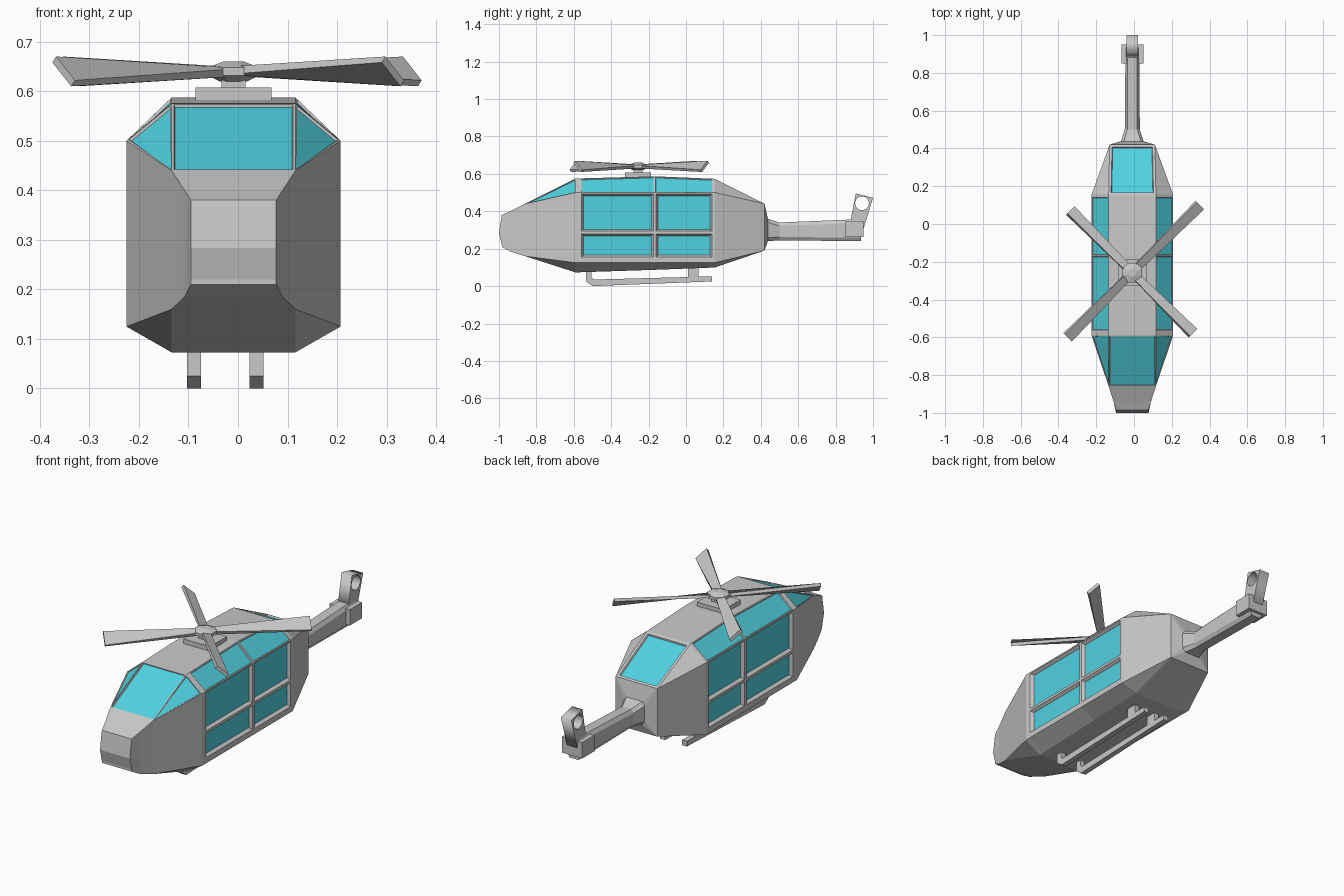
import bpy, bmesh, math
from mathutils import Matrix, Vector

if "Cube" in bpy.data.objects:
    bpy.data.objects.remove(bpy.data.objects["Cube"])

CX = -0.009  # centre line of the airframe


def material(name, rgb):
    m = bpy.data.materials.new(name)
    m.diffuse_color = (*rgb, 1)
    m.use_nodes = True
    m.node_tree.nodes["Principled BSDF"].inputs["Base Color"].default_value = m.diffuse_color
    return m


GREY = material("light grey", (0.58, 0.58, 0.58))
GLASS = material("cyan glass", (0.08, 0.64, 0.75))


def finish(bm, name):
    bmesh.ops.recalc_face_normals(bm, faces=bm.faces)
    me = bpy.data.meshes.new(name)
    bm.to_mesh(me)
    bm.free()
    me.materials.append(GREY)
    me.materials.append(GLASS)
    ob = bpy.data.objects.new(name, me)
    bpy.context.collection.objects.link(ob)
    return ob


def prism(name, pts, x, half):
    """Side profile of (y, z) points extruded across x."""
    bm = bmesh.new()
    a = [bm.verts.new((x - half, y, z)) for y, z in pts]
    b = [bm.verts.new((x + half, y, z)) for y, z in pts]
    bm.faces.new(a)
    bm.faces.new(b)
    for i in range(len(pts)):
        j = (i + 1) % len(pts)
        bm.faces.new((a[i], a[j], b[j], b[i]))
    return finish(bm, name)


def box(name, x, half, y0, y1, z0, z1):
    return prism(name, [(y0, z0), (y1, z0), (y1, z1), (y0, z1)], x, half)


# Fuselage stations: y, half width, edge half width, z bottom, low side, high side, top, bulge
STATIONS = [
    (-0.985, 0.086, 0.086, 0.21, 0.21, 0.38, 0.38, -0.015),
    (-0.94, 0.099, 0.099, 0.185, 0.185, 0.40, 0.40, 0),
    (-0.86, 0.125, 0.125, 0.16, 0.16, 0.44, 0.44, 0),
    (-0.59, 0.216, 0.125, 0.073, 0.125, 0.50, 0.575, 0),
    (-0.565, 0.216, 0.125, 0.074, 0.125, 0.50, 0.576, 0),
    (-0.168, 0.216, 0.125, 0.087, 0.125, 0.50, 0.587, 0),
    (0.145, 0.216, 0.125, 0.099, 0.125, 0.50, 0.574, 0),
    (0.155, 0.216, 0.125, 0.10, 0.125, 0.50, 0.573, 0),
    (0.42, 0.12, 0.12, 0.19, 0.19, 0.44, 0.44, 0),
    (0.438, 0.06, 0.045, 0.24, 0.26, 0.34, 0.36, 0),
    (0.50, 0.04, 0.026, 0.245, 0.262, 0.322, 0.34, 0),
    (0.935, 0.036, 0.026, 0.24, 0.26, 0.338, 0.358, 0),
]


def fuselage():
    bm = bmesh.new()
    rings = []
    for y, w, e, zb, zl, zu, zt, bulge in STATIONS:
        h = zu - zl
        half = [(e, zb, 0), (w, zl, 0), (w, zl + 0.06 * h, 0),
                (w, zl + 0.43 * h, bulge), (w, zu, 0), (e, zt, 0)]
        rings.append([[bm.verts.new((CX + s * x, y + d, z)) for x, z, d in half] for s in (1, -1)])
    side_panes, thin_panes, rear_pane = [], [], []
    for k in range(len(rings) - 1):
        for s in (0, 1):
            a, b = rings[k][s], rings[k + 1][s]
            for i in range(5):
                f = bm.faces.new((a[i], b[i], b[i + 1], a[i + 1]))
                if k in (4, 5) and i in (2, 3):
                    side_panes.append(f)
                elif k in (2, 4, 5) and i == 4:
                    thin_panes.append(f)
        (r0, l0), (r1, l1) = rings[k], rings[k + 1]
        bm.faces.new((r0[0], l0[0], l1[0], r1[0]))
        top = bm.faces.new((r0[5], r1[5], l1[5], l0[5]))
        if k == 2:
            thin_panes.append(top)
        elif k == 7:
            rear_pane.append(top)
    # end caps
    for r, l in (rings[0], rings[-1]):
        for i in range(5):
            bm.faces.new((r[i], r[i + 1], l[i + 1], l[i]))
    # collapse the stations that are plain rectangles
    bmesh.ops.remove_doubles(bm, verts=bm.verts, dist=1e-5)
    bmesh.ops.recalc_face_normals(bm, faces=bm.faces)
    # glazing: flat frame, then bevelled recess
    for panes, rim, slope, depth in ((side_panes, 0.010, 0.015, 0.015),
                                     (thin_panes, 0.007, 0.003, 0.005),
                                     (rear_pane, 0.018, 0.005, 0.008)):
        panes = [f for f in panes if f.is_valid]
        bmesh.ops.inset_individual(bm, faces=panes, thickness=rim)
        bmesh.ops.inset_individual(bm, faces=panes, thickness=slope, depth=-depth)
        for f in panes:
            f.material_index = 1
    return finish(bm, "fuselage")


fuselage()

# Tail block
box("tail_block", CX, 0.058, 0.85, 0.95, 0.262, 0.345)

# Tail fin with a round opening
cu = bpy.data.curves.new("tail_fin", "CURVE")
cu.dimensions, cu.fill_mode, cu.extrude = "2D", "BOTH", 0.03
outline = [(0.872, 0.31), (0.95, 0.31), (1.0, 0.472), (0.908, 0.495)]
hole = [(0.941 + 0.037 * math.cos(i * math.pi / 8), 0.443 + 0.037 * math.sin(i * math.pi / 8))
        for i in range(16)]
for pts in (outline, hole):
    sp = cu.splines.new("POLY")
    sp.points.add(len(pts) - 1)
    sp.use_cyclic_u = True
    for p, (u, v) in zip(sp.points, pts):
        p.co = (u, v, 0, 1)
tmp = bpy.data.objects.new("tail_fin_outline", cu)
bpy.context.collection.objects.link(tmp)
bpy.context.view_layer.update()
me = bpy.data.meshes.new_from_object(tmp.evaluated_get(bpy.context.evaluated_depsgraph_get()))
bpy.data.objects.remove(tmp)
me.transform(Matrix(((0, 0, 1, CX), (1, 0, 0, 0), (0, 1, 0, 0), (0, 0, 0, 1))))
me.materials.clear()
me.materials.append(GREY)
bpy.context.collection.objects.link(bpy.data.objects.new("tail_fin", me))

# Landing skids
for side, x in (("left", -0.089), ("right", 0.037)):
    prism(side + "_skid", [(-0.535, 0.085), (-0.535, 0.025), (-0.50, 0.0), (0.14, 0.025),
                           (0.14, 0.052), (-0.49, 0.035), (-0.505, 0.045), (-0.505, 0.085)], x, 0.014)
    box(side + "_rear_strut", x, 0.014, 0.01, 0.068, 0.04, 0.105)

# Rotor mount, mast and hub
RY = -0.257
box("rotor_mount", CX, 0.077, RY - 0.07, RY + 0.07, 0.57, 0.607)
box("rotor_mast", CX, 0.024, RY - 0.024, RY + 0.024, 0.60, 0.63)
bm = bmesh.new()
levels = []
for r, z in ((0.03, 0.620), (0.056, 0.632), (0.056, 0.648), (0.022, 0.660)):
    levels.append([bm.verts.new((CX + r * math.cos((i + 0.5) * math.pi / 4),
                                 RY + r * math.sin((i + 0.5) * math.pi / 4), z)) for i in range(8)])
for a, b in zip(levels, levels[1:]):
    for i in range(8):
        j = (i + 1) % 8
        bm.faces.new((a[i], a[j], b[j], b[i]))
bm.faces.new(levels[0])
bm.faces.new(levels[-1])
finish(bm, "rotor_hub")

# Rotor bars: pitched at the tips, slim and flat at the hub
for n, (angle, l0, l1) in enumerate(((45, 0.485, 0.505), (135, 0.455, 0.465))):
    bm = bmesh.new()
    rows = []
    for d, w, t, pitch in ((-l0, 0.036, 0.008, 42), (0, 0.020, 0.008, 5), (l1, 0.036, 0.008, 42)):
        p = math.radians(pitch)
        across, up = Vector((0, math.cos(p), math.sin(p))), Vector((0, -math.sin(p), math.cos(p)))
        rows.append([bm.verts.new(Vector((d, 0, 0)) + across * a * w + up * b * t)
                     for a, b in ((-1, -1), (1, -1), (1, 1), (-1, 1))])
    for a, b in zip(rows, rows[1:]):
        for i in range(4):
            j = (i + 1) % 4
            bm.faces.new((a[i], a[j], b[j], b[i]))
    bm.faces.new(rows[0])
    bm.faces.new(rows[-1])
    bm.transform(Matrix.Translation((CX, RY, 0.64)) @ Matrix.Rotation(math.radians(angle), 4, "Z"))
    finish(bm, "rotor_bar_%d" % (n + 1))
